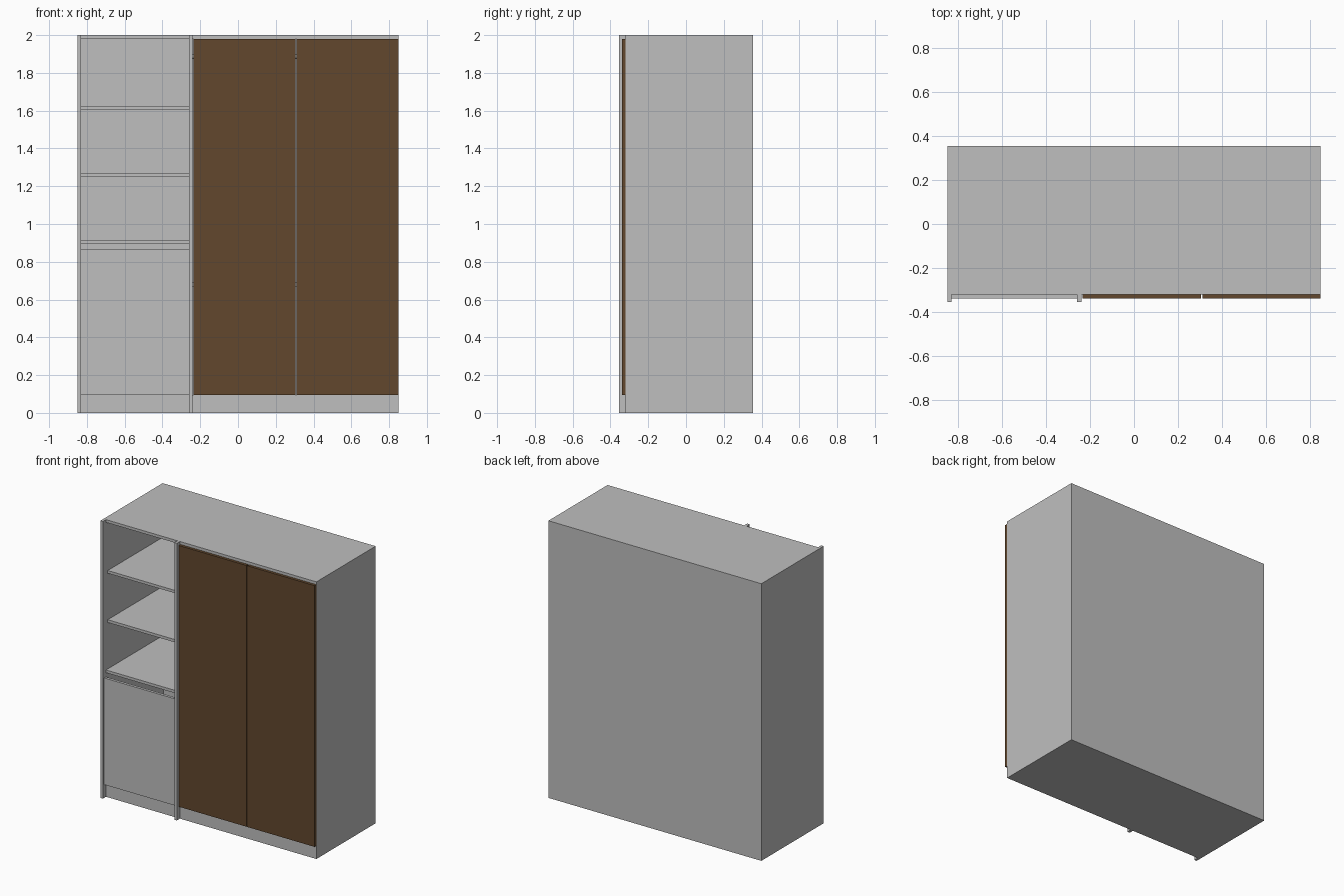
import bpy, bmesh, math

if "Cube" in bpy.data.objects:
    bpy.data.objects.remove(bpy.data.objects["Cube"])

def material(name, rgb):
    m = bpy.data.materials.new(name)
    m.diffuse_color = (*rgb, 1)
    m.use_nodes = True
    m.node_tree.nodes["Principled BSDF"].inputs["Base Color"].default_value = m.diffuse_color
    return m

grey = material("light grey", (0.52, 0.52, 0.52))
brown = material("brown wood", (0.122, 0.063, 0.026))

def box(name, x0, x1, y0, y1, z0, z1, mat=grey):
    bm = bmesh.new()
    bmesh.ops.create_cube(bm, size=1)
    for v in bm.verts:
        v.co = (x1 if v.co.x > 0 else x0,
                y1 if v.co.y > 0 else y0,
                z1 if v.co.z > 0 else z0)
    me = bpy.data.meshes.new(name)
    bm.to_mesh(me)
    bm.free()
    me.materials.append(mat)
    ob = bpy.data.objects.new(name, me)
    bpy.context.collection.objects.link(ob)
    return ob

BACK, FRONT, LIP = 0.355, -0.32, -0.355
INNER = 0.335  # front of the back panel

# Upright panels: the left side and divider stand proud of the carcass
box("left_side", -0.85, -0.83, LIP, BACK, 0, 2)
box("divider", -0.26, -0.24, LIP, INNER, 0, 2)
box("right_side", 0.83, 0.85, FRONT, BACK, 0, 2)

# Back panel, plus plinth and top in each bay
box("back_panel", -0.83, 0.83, INNER, BACK, 0, 2)
for side, x0, x1 in (("left", -0.83, -0.26), ("right", -0.24, 0.83)):
    box(side + "_plinth", x0, x1, FRONT, INNER, 0, 0.095)
    box(side + "_top", x0, x1, FRONT, INNER, 1.98, 2)

# Open shelves on the left; the lowest covers the cupboard
for i, (z, y) in enumerate(((0.895, FRONT), (1.25, -0.30), (1.605, -0.30))):
    box(f"open_shelf_{i + 1}", -0.83, -0.26, y, INNER, z, z + 0.02)

# Lower left cupboard front
box("cupboard_front", -0.83, -0.26, -0.34, FRONT, 0.095, 0.865)

# Wardrobe interior: shelf and hanging rail
box("wardrobe_shelf", -0.24, 0.83, -0.30, INNER, 0.67, 0.69)
bpy.ops.mesh.primitive_cylinder_add(vertices=16, radius=0.0125, depth=1.07,
                                    location=(0.295, 0, 1.885),
                                    rotation=(0, math.pi / 2, 0))
rail = bpy.context.object
rail.name = "hanging_rail"
rail.data.materials.append(grey)
bpy.ops.object.shade_smooth_by_angle()

# Brown wardrobe doors
for side, x0, x1 in (("left", -0.235, 0.304), ("right", 0.311, 0.85)):
    box(side + "_door", x0, x1, -0.34, FRONT, 0.095, 1.98, brown)
